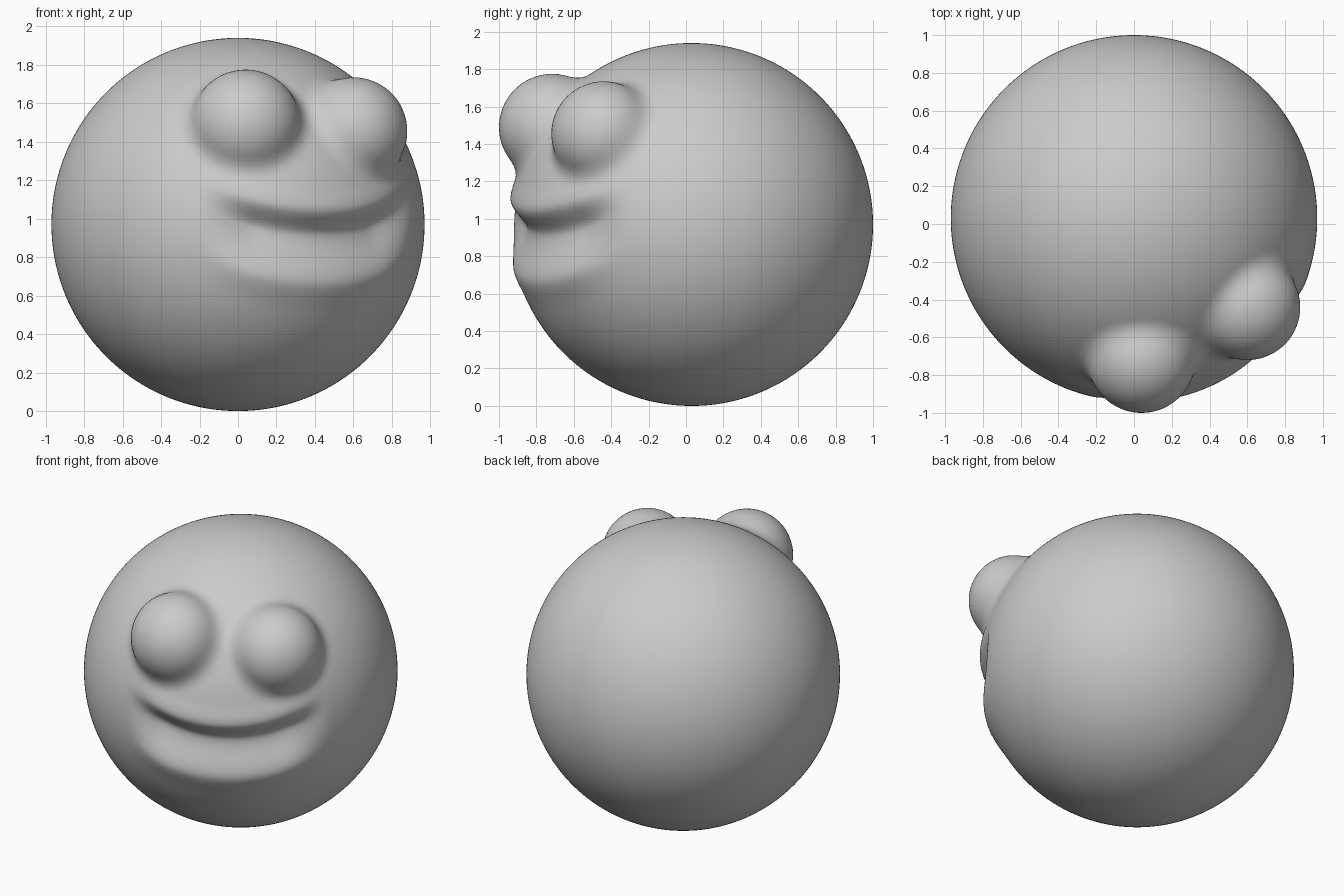
import bpy, bmesh, math
from mathutils import Vector

if "Cube" in bpy.data.objects:
    bpy.data.objects.remove(bpy.data.objects["Cube"])

R = 0.97
CENTRE = Vector((0, 0.03, R))
# bulging eyes: centre relative to the ball, radius
EYES = [(Vector((0.04, -0.745, 0.52)), 0.285),
        (Vector((0.60, -0.47, 0.485)), 0.28)]
FACE_AZ = math.radians(28)      # the face is turned to the front right
HALF_MOUTH = math.radians(42)


def smooth(t):
    t = max(0.0, min(1.0, t))
    return t * t * (3 - 2 * t)


def smin(a, b, k=0.07):
    h = max(k - abs(a - b), 0) / k
    return min(a, b) - h * h * k / 4


def mouth(d):
    """Radial offset of the smile: steep under the upper lip, soft below."""
    u = (math.atan2(d.x, -d.y) - FACE_AZ) / HALF_MOUTH
    if abs(u) >= 1:
        return 0.0
    fade = smooth((1 - abs(u)) / 0.5)
    v = math.asin(max(-1, min(1, d.z))) - (-0.065 + 0.17 * u * u)
    if v > 0:
        groove = 1 - smooth(v / 0.15)
    else:
        groove = 1 - smooth(-v / 0.27)
    upper = 0.012 * math.exp(-((v - 0.17) / 0.07) ** 2)
    lower = 0.016 * math.exp(-((v + 0.26) / 0.10) ** 2)
    return fade * (upper + lower - 0.085 * groove)


def surface_radius(d):
    """Distance to the blended ball, mouth and eyes along direction d."""
    body = R + mouth(d)
    if all(d.dot(c.normalized()) < 0.85 for c, r in EYES):
        return body
    lo, hi = 0.8, 1.3
    for _ in range(18):
        m = (lo + hi) / 2
        f = m - body
        for c, r in EYES:
            f = smin(f, (d * m - c).length - r)
        if f < 0:
            lo = m
        else:
            hi = m
    return lo


# round head sculpted as one continuous skin
bm = bmesh.new()
bmesh.ops.create_uvsphere(bm, u_segments=256, v_segments=160, radius=1)
for v in bm.verts:
    d = v.co.normalized()
    v.co = CENTRE + d * surface_radius(d)
for f in bm.faces:
    f.smooth = True
mesh = bpy.data.meshes.new("round_head")
bm.to_mesh(mesh)
bm.free()
head = bpy.data.objects.new("round_head", mesh)
bpy.context.collection.objects.link(head)
